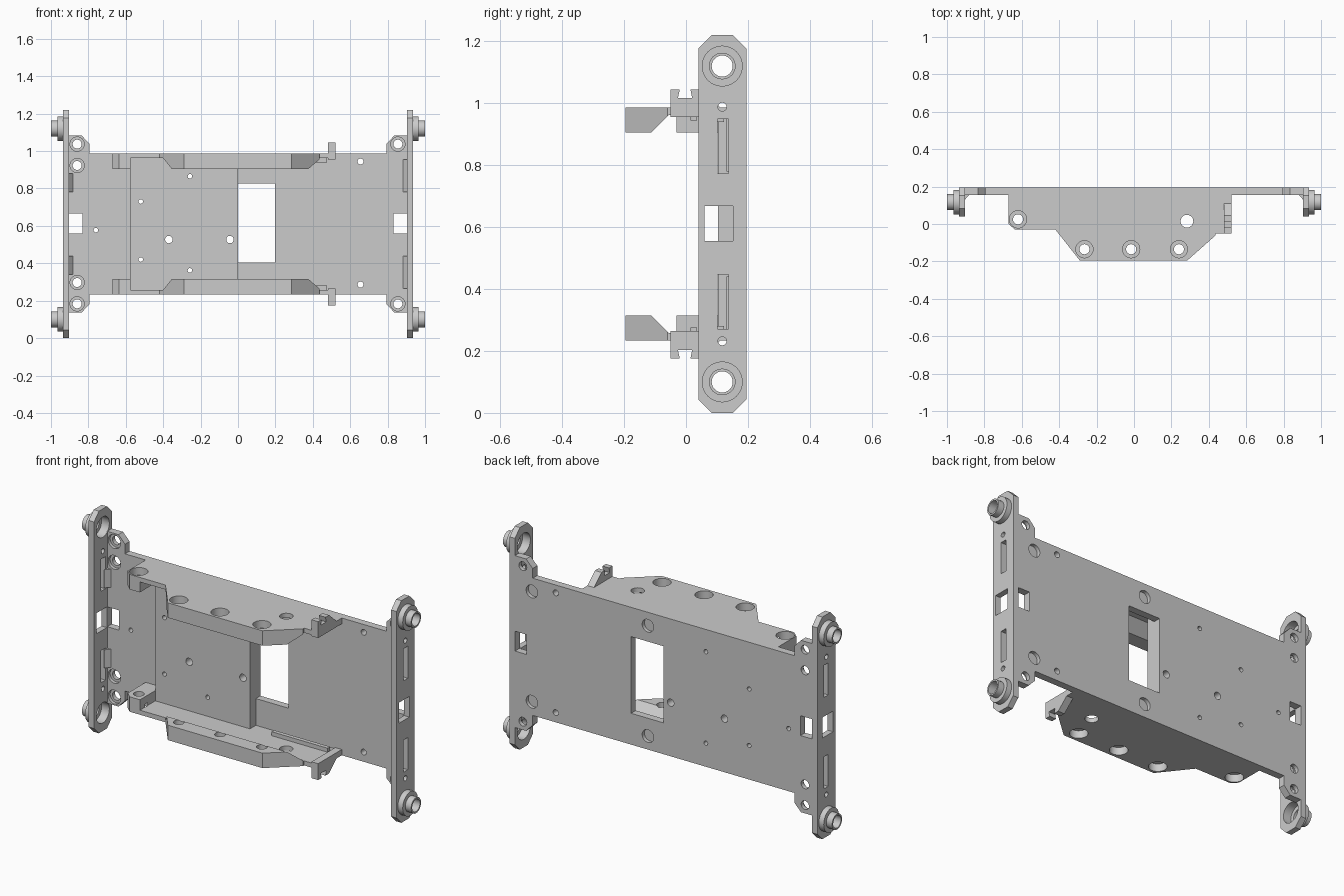
import bpy, bmesh, math

if "Cube" in bpy.data.objects:
    bpy.data.objects.remove(bpy.data.objects["Cube"])

MID = 0.61          # height of the horizontal symmetry plane


def prism(name, pts, axis, a, b):
    """Extrude a 2D outline along an axis: x uses (y,z), y uses (x,z), z uses (x,y)."""
    def place(p, t):
        return {'x': (t, p[0], p[1]), 'y': (p[0], t, p[1]), 'z': (p[0], p[1], t)}[axis]
    bm = bmesh.new()
    lo = [bm.verts.new(place(p, a)) for p in pts]
    hi = [bm.verts.new(place(p, b)) for p in pts]
    n = len(pts)
    bm.faces.new(lo)
    bm.faces.new(hi)
    for i in range(n):
        bm.faces.new((lo[i], lo[(i + 1) % n], hi[(i + 1) % n], hi[i]))
    bmesh.ops.recalc_face_normals(bm, faces=bm.faces[:])
    me = bpy.data.meshes.new(name)
    bm.to_mesh(me)
    bm.free()
    ob = bpy.data.objects.new(name, me)
    bpy.context.collection.objects.link(ob)
    return ob


def box(name, x0, x1, y0, y1, z0, z1):
    return prism(name, [(x0, y0), (x1, y0), (x1, y1), (x0, y1)], 'z', z0, z1)


def rod(u, v, r, axis, a, b, n=32):
    pts = [(u + r * math.cos(math.tau * i / n), v + r * math.sin(math.tau * i / n)) for i in range(n)]
    return prism("rod", pts, axis, a, b)


def combine(target, others, op='DIFFERENCE'):
    bpy.context.view_layer.objects.active = target
    for o in others:
        m = target.modifiers.new("bool", 'BOOLEAN')
        m.operation, m.solver, m.object = op, 'EXACT', o
        bpy.ops.object.modifier_apply(modifier=m.name)
        bpy.data.objects.remove(o)


def finish(ob):
    bpy.ops.object.select_all(action='DESELECT')
    ob.select_set(True)
    bpy.context.view_layer.objects.active = ob
    bpy.ops.object.shade_smooth_by_angle(angle=math.radians(30))


# Back plate: outline with chamfered ears at the corners
quarter = [(0.905, 0.472), (0.835, 0.472), (0.795, 0.43), (0.795, 0.377)]
outline = [(x, MID + h) for x, h in quarter]
outline += [(-x, MID + h) for x, h in reversed(quarter)]
outline += [(-x, MID - h) for x, h in quarter]
outline += [(x, MID - h) for x, h in reversed(quarter)]
plate = prism("back_plate", outline, 'y', 0.155, 0.195)
combine(plate, [box("pad", -0.575, 0.0, 0.104, 0.17, MID - 0.352, MID + 0.352)], 'UNION')

# Plate openings: window, end notches, pin holes, ear holes, blind rear holes
cuts = [box("window", 0.0, 0.197, 0.05, 0.3, 0.405, 0.826),
        box("notch", -1, -0.832, 0.05, 0.3, 0.558, 0.667),
        box("notch", 0.832, 1, 0.05, 0.3, 0.558, 0.667)]
for x, z, r in [(-0.257, 0.865, 0.012), (-0.257, 0.362, 0.012), (-0.52, 0.73, 0.012),
                (-0.52, 0.42, 0.012), (-0.76, 0.577, 0.012), (-0.37, 0.527, 0.02),
                (-0.043, 0.527, 0.02), (0.655, 0.944, 0.016), (0.655, 0.286, 0.016)]:
    cuts.append(rod(x, z, r, 'y', 0.05, 0.3, 20))
for s in (1, -1):
    for x, h in [(-0.86, 0.427), (-0.86, 0.313), (0.855, 0.427)]:
        cuts.append(rod(x, MID + s * h, 0.038, 'y', 0.1, 0.173))
        cuts.append(rod(x, MID + s * h, 0.024, 'y', 0.1, 0.3))
    for x in (0.80, 0.095):
        cuts.append(rod(x, MID + s * 0.303, 0.035, 'y', 0.175, 0.3))
combine(plate, cuts)
finish(plate)

# End walls with hollow hubs, slots and a window
for side, sx in (("left", -1), ("right", 1)):
    c = 0.043
    wall = prism(side + "_end_wall",
                 [(0.04 + c, 0), (0.195 - c, 0), (0.195, c), (0.195, 1.22 - c),
                  (0.195 - c, 1.22), (0.04 + c, 1.22), (0.04, 1.22 - c), (0.04, c)],
                 'x', sx * 0.903, sx * 0.935)
    adds, cuts = [], [box("window", *sorted((sx * 0.85, sx * 1.1)), 0.06, 0.151, 0.555, 0.668)]
    for s in (1, -1):
        z = MID + s * 0.51
        adds.append(rod(0.117, z, 0.066, 'x', sx * 0.92, sx * 0.965))
        adds.append(rod(0.117, z, 0.043, 'x', sx * 0.95, sx * 1.0))
        cuts.append(rod(0.117, z, 0.056, 'x', sx * 0.85, sx * 0.95))
        cuts.append(rod(0.117, z, 0.034, 'x', sx * 0.85, sx * 1.1))
        cuts.append(rod(0.117, MID + s * 0.378, 0.014, 'x', sx * 0.85, sx * 1.1, 20))
        z0, z1 = sorted((MID + s * 0.163, MID + s * 0.339))
        cuts.append(box("slot", *sorted((sx * 0.85, sx * 1.1)), 0.102, 0.138, z0, z1))
    combine(wall, adds, 'UNION')
    combine(wall, cuts)
    finish(wall)
    # Small corner gussets between wall and plate
    top = 0.345 if sx > 0 else 0.27
    for s in (1, -1):
        prism(side + "_gusset", [(sx * 0.904, 0.13), (sx * 0.904, 0.156), (sx * 0.88, 0.156)],
              'z', MID + s * 0.17, MID + s * top)

# Upper and lower rails: plan outline intersected with a lipped cross-section
plan = [(-0.67, 0.156), (-0.67, 0.0), (-0.637, -0.03), (-0.42, -0.03), (-0.29, -0.195),
        (0.285, -0.195), (0.437, -0.06), (0.437, -0.05), (0.522, -0.05), (0.522, 0.156)]
section = [(-0.3, 0.295), (-0.113, 0.295), (-0.055, 0.352), (0.2, 0.352), (0.2, 0.377), (-0.3, 0.377)]
hook = [(-0.05, 0.345), (-0.05, 0.435), (-0.02, 0.435), (-0.026, 0.407), (0.02, 0.407),
        (0.014, 0.435), (0.045, 0.435), (0.11, 0.377), (0.156, 0.37), (0.156, 0.345)]
foot = [(-0.67, 0.156), (-0.67, 0.0), (-0.637, -0.03), (-0.575, -0.03), (-0.575, 0.156)]
for side, s in (("upper", 1), ("lower", -1)):
    flip = lambda pts: [(y, MID + s * h) for y, h in pts]
    rail = prism(side + "_rail", plan, 'z', 0.1, 1.1)
    combine(rail, [prism("section", flip(section), 'x', -1, 1)], 'INTERSECT')
    combine(rail, [prism("foot", foot, 'z', MID + s * 0.295, MID + s * 0.377),
                   prism("hook", flip(hook), 'x', 0.482, 0.522)], 'UNION')
    cuts = [rod(0.283, 0.015, 0.034, 'z', 0.0, 1.22)]
    for x, y in [(-0.62, 0.025), (-0.265, -0.135), (-0.015, -0.135), (0.24, -0.135)]:
        cuts.append(rod(x, y, 0.046, 'z', MID + s * 0.335, MID + s * 0.5))
        cuts.append(rod(x, y, 0.027, 'z', MID + s * 0.2, MID + s * 0.5))
    combine(rail, cuts)
    finish(rail)
    # Guide strip on the inner side of the rail
    z0, z1 = sorted((MID + s * 0.33, MID + s * 0.353))
    box(side + "_guide_strip", 0.135, 0.475, 0.10, 0.122, z0, z1)
